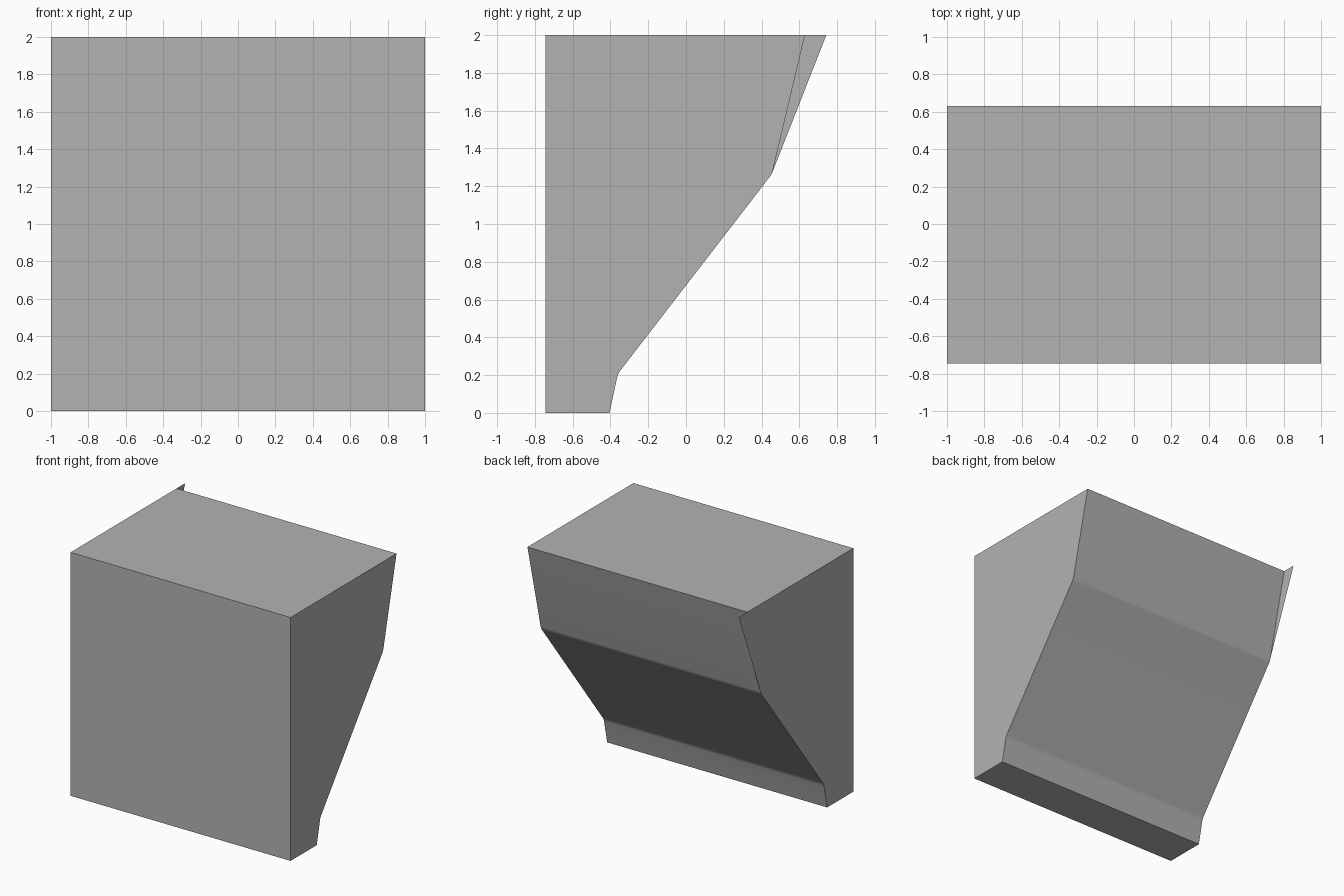
import bpy
import bmesh
from math import radians

cube = bpy.data.objects.get("Cube")
if cube:
    bpy.data.objects.remove(cube, do_unlink=True)

# Plain grey material
grey = bpy.data.materials.new("grey")
grey.use_nodes = True
colour = (0.45, 0.45, 0.45, 1)
grey.diffuse_color = colour
grey.node_tree.nodes["Principled BSDF"].inputs["Base Color"].default_value = colour

# Side profile (y, z), with a narrow softened strip at both bends of the back
profile = [(-0.745, 0), (-0.405, 0), (-0.364, 0.19), (-0.359, 0.206), (-0.35, 0.221),
           (0.446, 1.253), (0.454, 1.265), (0.459, 1.281), (0.63, 2), (-0.745, 2)]
flap_tip = (0.743, 2)      # the one end panel reaches further back at the top
corner = profile.index((0.63, 2))

bm = bmesh.new()
left = [bm.verts.new((-1, y, z)) for y, z in profile]
right = [bm.verts.new((1, y, z)) for y, z in profile]

# Long walls between the two ends
for i in range(len(profile)):
    j = (i + 1) % len(profile)
    bm.faces.new((left[i], left[j], right[j], right[i]))

# Plain end, and the end panel with its protruding corner
bm.faces.new(right)
panel = list(left)
panel[corner] = bm.verts.new((-1, *flap_tip))
# the overhang starts at the upper bend, so drop the strip's last point
del panel[corner - 1]
bm.faces.new(panel[::-1])

mesh = bpy.data.meshes.new("wedge_block")
bm.to_mesh(mesh)
bm.free()
mesh.materials.append(grey)

block = bpy.data.objects.new("wedge_block", mesh)
bpy.context.collection.objects.link(block)
bpy.ops.object.select_all(action="DESELECT")
block.select_set(True)
bpy.context.view_layer.objects.active = block
bpy.ops.object.shade_smooth_by_angle(angle=radians(30))
